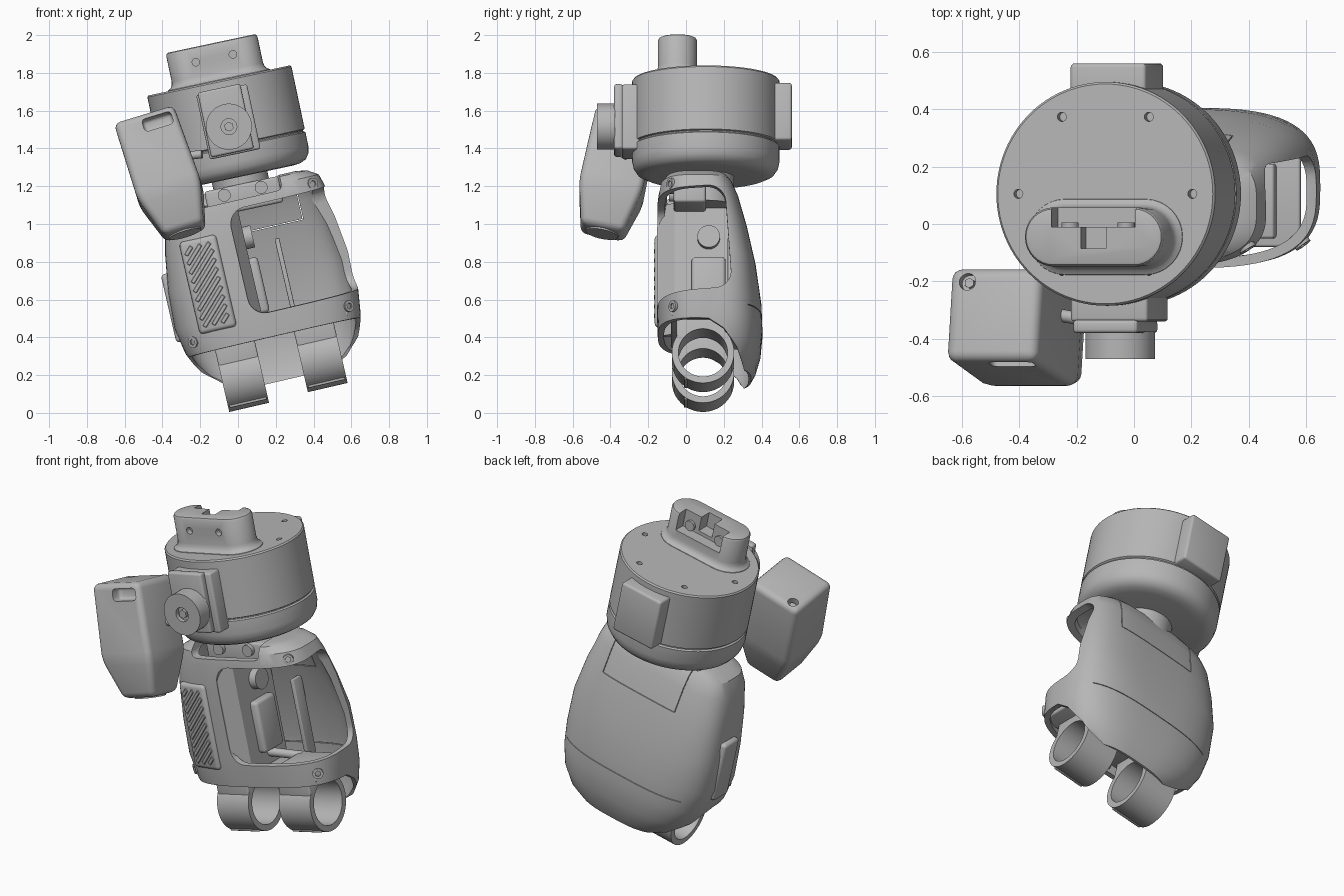
import bpy, bmesh, math
from mathutils import Matrix, Vector

if "Cube" in bpy.data.objects:
    bpy.data.objects.remove(bpy.data.objects["Cube"])

grey = bpy.data.materials.new("mid grey")
grey.use_nodes = True
COLOUR = (0.47, 0.47, 0.47, 1)
grey.diffuse_color = COLOUR
grey.node_tree.nodes["Principled BSDF"].inputs["Base Color"].default_value = COLOUR


def frame(origin, tilt_y, tilt_x=0):
    return (Matrix.Translation(origin) @ Matrix.Rotation(math.radians(tilt_y), 4, 'Y')
            @ Matrix.Rotation(math.radians(tilt_x), 4, 'X'))


DRUM = frame((-0.1, 0.105, 1.76), -12)
HAND = frame((0.12, 0, 0.75), -13)
MOTOR = frame((-0.49, -0.315, 1.55), -17, -11.5)


def finish(name, bm, M):
    bmesh.ops.recalc_face_normals(bm, faces=bm.faces)
    mesh = bpy.data.meshes.new(name)
    bm.to_mesh(mesh)
    bm.free()
    mesh.materials.append(grey)
    ob = bpy.data.objects.new(name, mesh)
    ob.matrix_world = M
    bpy.context.collection.objects.link(ob)
    return ob


def box(name, M, lo, hi, bevel=0.0, turn=0, seg=3):
    bm = bmesh.new()
    lo, hi = Vector(lo), Vector(hi)
    bmesh.ops.create_cube(bm, size=1, matrix=Matrix.Diagonal((*(hi - lo), 1)))
    if bevel:
        bmesh.ops.bevel(bm, geom=bm.edges[:], offset=bevel, segments=seg, affect='EDGES', profile=0.5)
    return finish(name, bm, M @ Matrix.Translation((lo + hi) / 2) @ Matrix.Rotation(math.radians(turn), 4, 'Z'))


def rod(name, M, a, b, r, n=32):
    a, b = Vector(a), Vector(b)
    bm = bmesh.new()
    bmesh.ops.create_cone(bm, cap_ends=True, segments=n, radius1=r, radius2=r, depth=(b - a).length)
    rot = (b - a).to_track_quat('Z', 'Y').to_matrix().to_4x4()
    return finish(name, bm, M @ Matrix.Translation((a + b) / 2) @ rot)


def loft(name, rings, M, bevel=0.0):
    bm = bmesh.new()
    loops = [[bm.verts.new(p) for p in ring] for ring in rings]
    for a, b in zip(loops, loops[1:]):
        for i in range(len(a)):
            j = (i + 1) % len(a)
            bm.faces.new((a[i], a[j], b[j], b[i]))
    bm.faces.new(loops[0])
    bm.faces.new(loops[-1])
    if bevel:
        bmesh.ops.bevel(bm, geom=bm.edges[:], offset=bevel, segments=4, affect='EDGES', profile=0.5)
    return finish(name, bm, M)


def lathe(name, profile, M, n=96):
    rings = [[(r * math.cos(k * math.tau / n), r * math.sin(k * math.tau / n), w) for k in range(n)]
             for r, w in profile]
    return loft(name, rings, M)


def cut(ob, *cutters):
    for c in cutters:
        c.hide_render = True
        mod = ob.modifiers.new("cut", 'BOOLEAN')
        mod.operation, mod.solver, mod.object = 'DIFFERENCE', 'EXACT', c
    bpy.context.view_layer.update()
    mesh = bpy.data.meshes.new_from_object(ob.evaluated_get(bpy.context.evaluated_depsgraph_get()))
    ob.modifiers.clear()
    ob.data = mesh
    for c in cutters:
        bpy.data.objects.remove(c)


# Wrist drum with six screw holes in its lid
drum = lathe("wrist_drum", [(.383, 0), (.39, -.008), (.39, -.345), (.38, -.35), (.38, -.356), (.39, -.362),
                            (.39, -.44), (.382, -.475), (.363, -.503), (.33, -.518), (.29, -.522)], DRUM)
holes = []
for k in range(6):
    x, y = 0.31 * math.cos(k * math.pi / 3), 0.31 * math.sin(k * math.pi / 3)
    holes.append(rod("hole", DRUM, (x, y, -.04), (x, y, .04), .016, 16))
cut(drum, *holes)


# Connector tower: a rounded bar with a flared foot and a stepped socket
def stadium(hx, hy, w, n=16):
    pts = []
    for side, start in ((1, -90), (-1, 90)):
        for k in range(n + 1):
            a = math.radians(start + 180 * k / n)
            pts.append((side * (hx - hy) + hy * math.cos(a), hy * math.sin(a) - .15, w))
    return pts


tower = loft("connector_tower", [stadium(.247 + d, .103 + d, w) for d, w in
             ((.035, -.02), (.028, .003), (.013, .012), (.004, .026), (0, .045), (0, .185), (-.006, .196), (-.015, .2))], DRUM)
cut(tower, box("socket", DRUM, (-.15, -.115, .09), (.15, .1, .3)),
    box("socket_key", DRUM, (-.045, -.19, .11), (.045, -.1, .3)),
    *[rod("hole", DRUM, (x, -.3, .12), (x, -.22, .12), .02, 20) for x in (-.1, .1)])
for x in (-.1, .1):
    rod("socket_screw", DRUM, (x, -.13, .12), (x, -.1, .12), .03, 20)

# Blocks on the front and back of the drum
box("front_block", DRUM, (-.135, -.445, -.40), (.14, -.3, -.05), .012)
box("front_plate", DRUM, (-.125, -.485, -.39), (.105, -.44, -.04), .012)
box("back_block", DRUM, (-.135, .3, -.35), (.135, .455, -.04), .014)

# Side wheel with hub
wheel = rod("wheel", DRUM, (0, -.48, -.25), (0, -.575, -.25), .122, 48)
cut(wheel, rod("hub_recess", DRUM, (0, -.55, -.25), (0, -.6, -.25), .042, 24))
rod("wheel_hub", DRUM, (0, -.5, -.25), (0, -.57, -.25), .026, 6)

# Neck, mounting bracket and its bolts
rod("neck", DRUM, (0, 0, -.5), (0, 0, -.68), .15, 48)
box("neck_bracket", DRUM, (-.2, -.17, -.7), (.2, 0, -.56), .015)
for x in (-.1, .1):
    rod("bracket_bolt", DRUM, (x, -.15, -.6), (x, -.195, -.6), .034, 24)

# Tapered motor housing beside the drum
motor = loft("motor_housing", [[(sx * hx + dx, sy * hy, w) for sx, sy in ((-1, -1), (1, -1), (1, 1), (-1, 1))]
             for w, hx, hy, dx in ((.005, .165, .165, 0), (-.42, .175, .17, .012), (-.645, .11, .115, .025))], MOTOR, .035)
cut(motor, box("slot", MOTOR, (-.02, -.2, -.095), (.14, -.1, -.025), .02),
    rod("hole", MOTOR, (-.1, .115, -.03), (-.1, .115, .05), .03, 20))
rod("motor_screw", MOTOR, (-.1, .115, -.05), (-.1, .115, -.015), .018, 6)
rod("motor_end_cap", MOTOR, (.025, 0, -.6), (.025, 0, -.652), .088, 32)
rod("motor_link", Matrix(), (-.36, -.3, 1.35), (-.19, -.33, 1.37), .022, 20)

# Hand shell: lofted rounded sections (height, centre, half width, front, back)
LEVELS = [(.475, .03, .27, -.08, .2), (.465, .02, .34, -.115, .225), (.43, .01, .405, -.14, .25),
          (.36, 0, .435, -.15, .28), (.2, -.005, .468, -.155, .325), (0, -.01, .493, -.155, .37),
          (-.2, -.015, .498, -.155, .4), (-.34, -.01, .475, -.15, .405), (-.45, 0, .435, -.14, .395),
          (-.54, .01, .37, -.12, .37), (-.59, .01, .29, -.1, .345)]


def section(w, cu, hu, yf, yb, inset=0.0, n=72):
    hu, hy, pts = hu - inset, (yb - yf) / 2 - inset, []
    for k in range(n):
        c, s = math.cos(k * math.tau / n), math.sin(k * math.tau / n)
        e = 2 / (3.6 if s > 0 and w > -.1 else 3)
        pts.append((cu + hu * math.copysign(abs(c) ** e, c), (yf + yb) / 2 + hy * math.copysign(abs(s) ** e, s), w))
    return pts


shell = loft("hand_shell", [section(*l) for l in LEVELS], HAND)
inner = [section(l[0] - .04, *l[1:], .035) for l in LEVELS]
cavity = loft("cavity", inner, HAND)
under = loft("under_cut", [[(u, y, w) for y, w in ((-.5, -.34), (.12, -.36), (.2, -.41), (.27, -.5), (.32, -.62), (.32, -1), (-.5, -1))]
                           for u in (-1, 1)], HAND)
window = box("window", HAND @ Matrix.Rotation(math.radians(4), 4, 'X'), (-.1, -.8, -.21), (.9, .23, .36), .09, 0, 6)
neck_hole = box("neck_hole", HAND, (-.26, -.4, .395), (.21, .21, .7), .03)
# Panel seams on the back of the hand
seams = [box("seam", HAND, lo, hi) for lo, hi in (
    ((-.4, .28, -.274), (.4, .6, -.27)), ((-.22, .22, .216), (.28, .6, .22)),
    ((-.222, .18, .218), (-.218, .6, .6)), ((.278, .18, .218), (.282, .6, .6)))]
cut(shell, cavity, under, window, neck_hole, *seams)

# Sloping window jamb, floor, rib and mechanism seen through the opening
loft("window_jamb", [[(u, y, w) for u, y in ((-.125, -.135), (-.1, -.145), (-.045, -.06), (-.045, .27), (-.08, .27), (-.09, -.05))]
                     for w in (-.33, .38)], HAND)
box("palm_floor", HAND, (-.4, -.08, -.335), (.4, .3, -.305), .01)
box("back_rib", HAND, (.11, .22, -.3), (.135, .3, .15), .005)
box("gearbox", HAND, (-.07, .03, -.22), (0, .21, .08), .02)
rod("tendon_guide", HAND, (-.06, .12, -.24), (.14, .2, -.29), .025, 16)
rod("wrist_pivot", HAND, (-.07, .12, .19), (0, .12, .19), .06, 24)

# Corner screws set square to the shell
for name, u, y, w, du in (("upper", .37, -.078, .39, .6), ("lower", .41, -.065, -.285, .75), ("outer", -.43, -.065, -.285, -.75)):
    d = Vector((du, -1, 0)).normalized()
    p = Vector((u, y, w))
    head = rod(name + "_screw", HAND, p - d * .035, p + d * .012, .03, 24)
    cut(head, rod("hex", HAND, p - d * .01, p + d * .03, .017, 6))

# Grip pad with diagonal ridges, and a plain pad on the outer side
box("grip_pad", HAND, (-.39, -.15, -.255), (-.185, -.1, .245), .022, -12)
PAD = HAND @ Matrix.Translation((-.2875, -.125, -.005)) @ Matrix.Rotation(math.radians(-12), 4, 'Z')
for k in range(11):
    c = -.25 + k * .05
    u0, u1 = max(-.075, -.215 - c), min(.075, .215 - c)
    if u1 - u0 > .03:
        tilt = Matrix.Translation(((u0 + u1) / 2, -.024, (u0 + u1) / 2 + c)) @ Matrix.Rotation(-math.pi / 4, 4, 'Y')
        half = (u1 - u0) * .7
        box("grip_ridge", PAD @ tilt, (-half, -.006, -.011), (half, .006, .011), .003, 0, 1)
box("side_pad", HAND, (-.52, .06, -.27), (-.46, .2, .1), .02)

# Finger sockets: open rings hung below the palm
for name, x, z in (("outer", .022, .19), ("inner", .438, .295)):
    F = frame((x, .09, z), -13)
    ring = rod(name + "_finger_ring", F, (-.108, 0, 0), (.108, 0, 0), .165, 48)
    strap = box(name + "_finger_strap", F, (-.108, -.14, .05), (.108, .12, .25), .01)
    cut(ring, rod("bore", F, (-.3, 0, 0), (.3, 0, 0), .13, 48))
    cut(strap, rod("bore", F, (-.3, 0, 0), (.3, 0, 0), .13, 48))
    box(name + "_ring_rib", F, (-.1, -.1, -.145), (.1, -.08, -.115), .005)

# Smooth shading with crisp edges
for ob in bpy.context.view_layer.objects:
    ob.select_set(ob.type == 'MESH' and grey.name in ob.data.materials)
    if ob.select_get():
        bpy.context.view_layer.objects.active = ob
bpy.ops.object.shade_smooth_by_angle(angle=math.radians(32))
